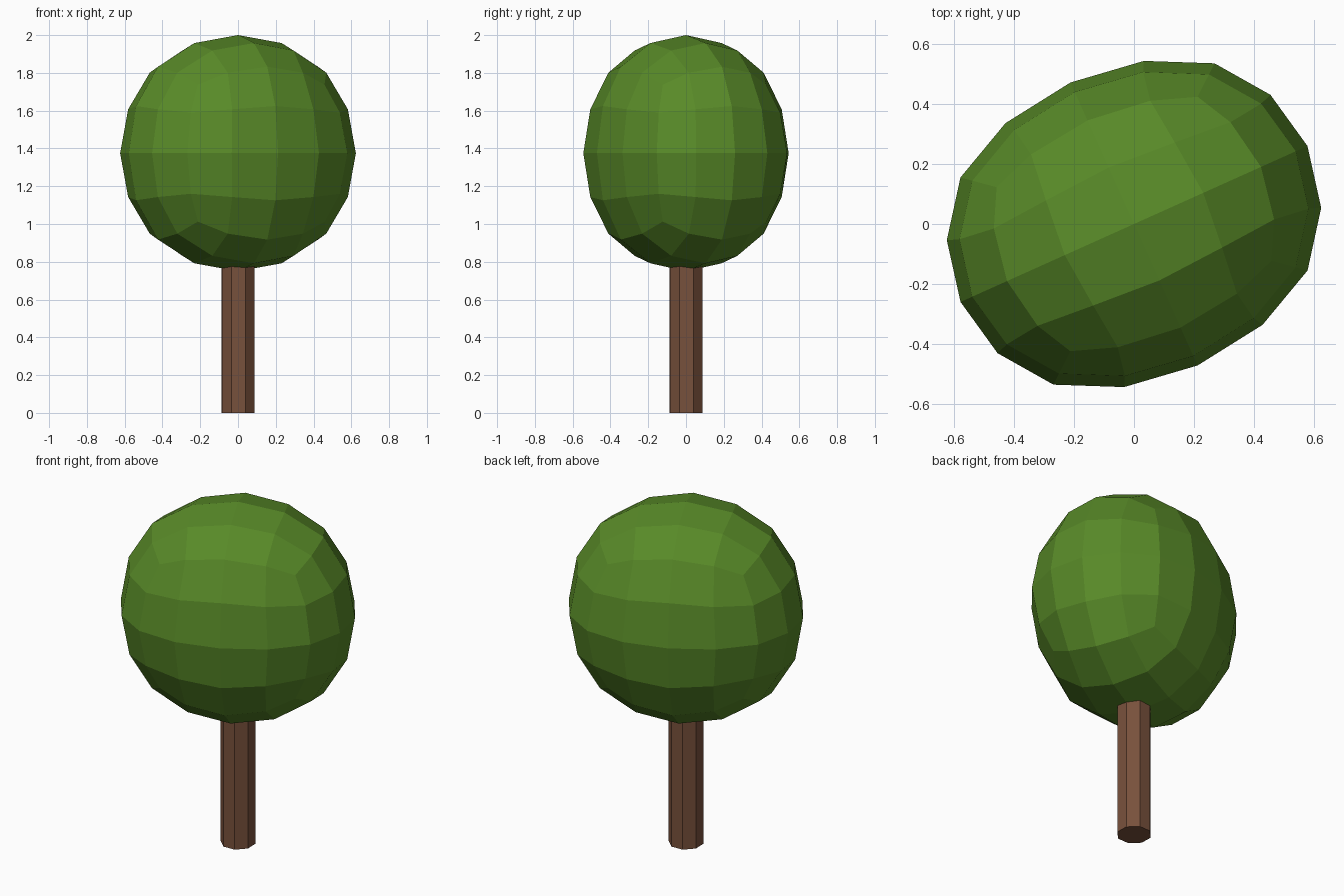
import bpy, math

if "Cube" in bpy.data.objects:
    bpy.data.objects.remove(bpy.data.objects["Cube"])

TURN = math.radians(24.2)


def material(name, color):
    m = bpy.data.materials.new(name)
    m.diffuse_color = (*color, 1)
    m.use_nodes = True
    m.node_tree.nodes["Principled BSDF"].inputs["Base Color"].default_value = m.diffuse_color
    return m


leaf_green = material("leaf green", (0.098, 0.254, 0.021))
bark_brown = material("bark brown", (0.188, 0.082, 0.045))

# Trunk: eight-sided post running up into the crown
bpy.ops.mesh.primitive_cylinder_add(vertices=8, radius=0.094, depth=0.85,
                                    location=(0, 0, 0.425), rotation=(0, 0, TURN))
trunk = bpy.context.object
trunk.name = "trunk"
trunk.data.materials.append(bark_brown)

# Crown: stretched cube rounded by two subdivision levels, flat shaded
SHRINK = 0.8785  # how far a face centre stays out after subdividing
bpy.ops.mesh.primitive_cube_add(size=2, location=(0, 0, 1.375), rotation=(0, 0, TURN))
crown = bpy.context.object
crown.name = "crown"
crown.scale = (0.634 / SHRINK, 0.517 / SHRINK, 0.625 / SHRINK)
sub = crown.modifiers.new("round", 'SUBSURF')
sub.levels = sub.render_levels = 2
sub.use_limit_surface = False
crown.data.materials.append(leaf_green)
bpy.ops.object.modifier_apply(modifier=sub.name)
bpy.ops.object.transform_apply(location=False, rotation=True, scale=True)

# Fit the crown height exactly between 0.75 and 2.0
top = max(v.co.z for v in crown.data.vertices)
for v in crown.data.vertices:
    v.co.z *= 0.625 / top
bpy.ops.object.shade_flat()
